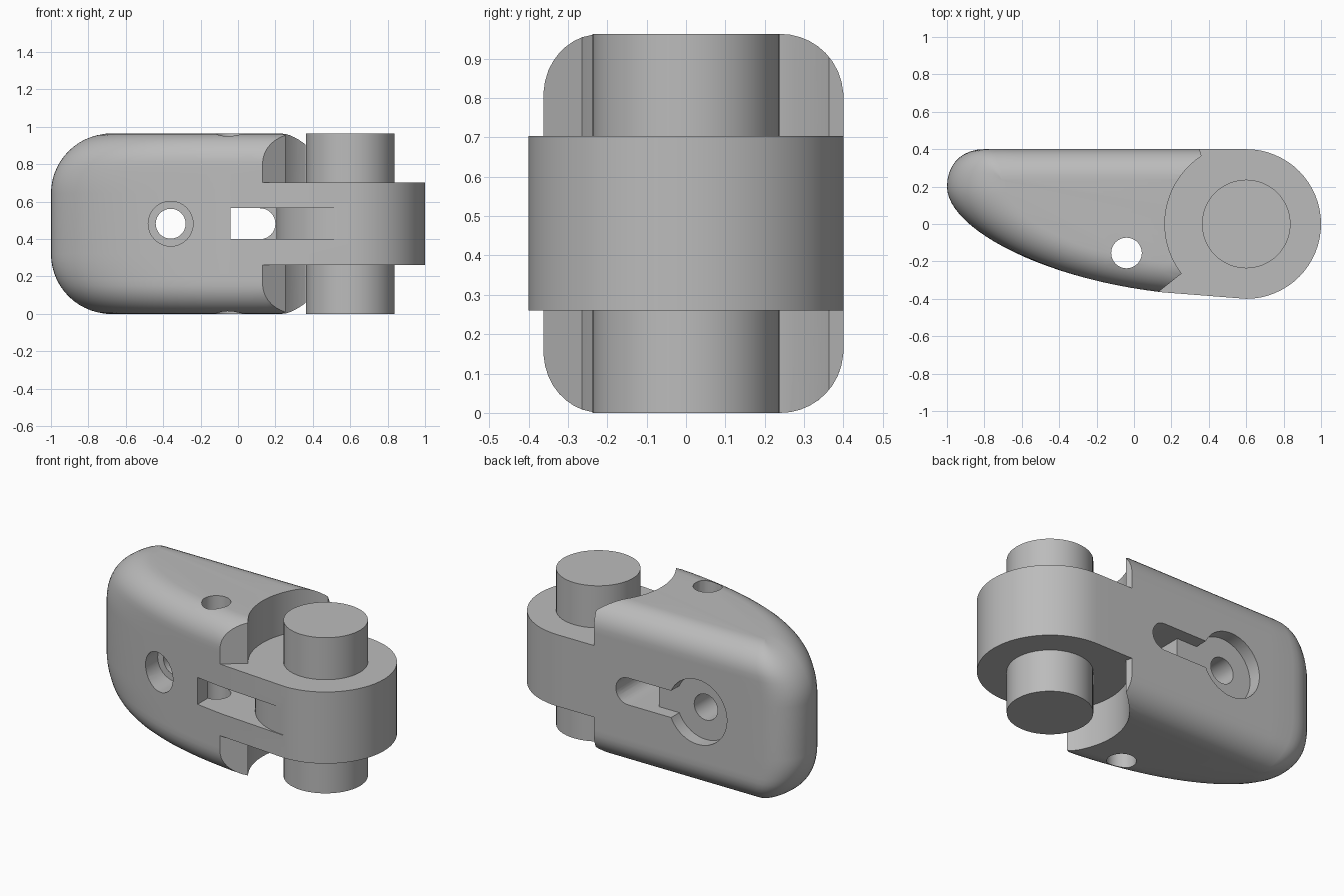
import bpy, bmesh, math
from mathutils import Vector
from mathutils.geometry import interpolate_bezier

if "Cube" in bpy.data.objects:
    bpy.data.objects.remove(bpy.data.objects["Cube"])

H = 0.963            # overall height
MID = H / 2
HINGE = (0.6, 0.0)   # hinge axis in plan

grey = bpy.data.materials.new("plain grey")
grey.use_nodes = True
grey.diffuse_color = (0.5, 0.5, 0.5, 1)
grey.node_tree.nodes["Principled BSDF"].inputs["Base Color"].default_value = (0.5, 0.5, 0.5, 1)


def loft(name, rings):
    """Closed solid through rings of equal point count."""
    bm = bmesh.new()
    vs = [[bm.verts.new(p) for p in ring] for ring in rings]
    n = len(vs[0])
    for a, b in zip(vs, vs[1:]):
        for i in range(n):
            j = (i + 1) % n
            bm.faces.new((a[i], a[j], b[j], b[i]))
    bm.faces.new(vs[0][::-1])
    bm.faces.new(vs[-1])
    bmesh.ops.recalc_face_normals(bm, faces=bm.faces)
    me = bpy.data.meshes.new(name)
    bm.to_mesh(me)
    bm.free()
    me.materials.append(grey)
    ob = bpy.data.objects.new(name, me)
    bpy.context.collection.objects.link(ob)
    return ob


def prism(name, pts, lo, hi, axis="z"):
    """Extrude a plan (x, y) along z, or an elevation (x, z) along y."""
    place = (lambda p, h: (p[0], p[1], h)) if axis == "z" else (lambda p, h: (p[0], h, p[1]))
    return loft(name, [[place(p, h) for p in pts] for h in (lo, hi)])


def arc(c, r, a0, a1, n):
    return [(c[0] + r * math.cos(math.radians(a0 + (a1 - a0) * i / n)),
             c[1] + r * math.sin(math.radians(a0 + (a1 - a0) * i / n))) for i in range(n + 1)]


def circle(c, r, n=48):
    return arc(c, r, 0, 360, n)[:-1]


def bezier(a, b, c, d, n):
    return [(p.x, p.y) for p in interpolate_bezier(*(Vector((*q, 0)) for q in (a, b, c, d)), n)]


def activate(ob):
    bpy.ops.object.select_all(action="DESELECT")
    ob.select_set(True)
    bpy.context.view_layer.objects.active = ob


def cut(ob, cutter):
    m = ob.modifiers.new("cut", "BOOLEAN")
    m.operation, m.solver, m.object = "DIFFERENCE", "EXACT", cutter
    activate(ob)
    bpy.ops.object.modifier_apply(modifier=m.name)
    bpy.data.objects.remove(cutter)


# Plan outline: flat back, rounded nose, bowed front, round hinge end
plan = [(0.6 - 1.4 * i / 10, 0.4) for i in range(10)]
plan += bezier((-0.8, 0.4), (-0.92, 0.4), (-1, 0.32), (-1, 0.2), 10)[:-1]
plan += bezier((-1, 0.2), (-1, -0.02), (-0.5, -0.29), (0.15, -0.365), 24)
plan += arc(HINGE, 0.4, 270, 450, 32)[:-1]
normals = []
for i in range(len(plan)):
    a, b = Vector(plan[i - 1]), Vector(plan[(i + 1) % len(plan)])
    t = (b - a).normalized()
    normals.append((-t.y, t.x))   # inward for a counter-clockwise outline


def inset(r, t):
    return r - math.sqrt(r * r - (r - t) ** 2) if t < r else 0.0


def slice_at(z):
    """Outline inset for the edge rounding, with the nose pulled back at its corners."""
    t = max(0.0, min(z, H - z))
    d, s = inset(0.16, t), inset(0.32, t)
    ring = []
    for (x, y), (nx, ny) in zip(plan, normals):
        w = min(1.0, max(0.0, (-0.1 - x) / 0.9)) ** 2
        ring.append((x + nx * d + (s - d) * w, y + ny * d, z))
    return ring


steps = [0.32 * (1 - math.cos(math.pi / 2 * i / 14)) for i in range(15)]
levels = steps + [H - t for t in reversed(steps)]
body = loft("body", [slice_at(z) for z in levels])

# Clearance around the hinge, above and below the knuckle
clear = [(0.055, -0.423)] + arc(HINGE, 0.435, 217.5, 123.3, 24)
clear += [(0.335, 0.45), (1.2, 0.45), (1.2, -0.6), (0.055, -0.6)]
cut(body, prism("cutter", clear, -0.1, 0.26))
cut(body, prism("cutter", clear, 0.703, 1.1))

# Pocket in the front, wrapping round the knuckle
pocket = [(-0.04, -0.6), (-0.04, 0.01)] + arc(HINGE, 0.395, 180, 268, 24) + [(0.586, -0.6)]
cut(body, prism("cutter", pocket, MID - 0.083, MID + 0.083))

# Slot through to the back, and the shallow keyway joining it to the recess
end = arc((0.117, MID), 0.0829, -90, 90, 16)
for left, depth in ((-0.04, -0.05), (-0.36, 0.32)):
    slot = [(left, MID - 0.0829)] + end + [(left, MID + 0.0829)]
    cut(body, prism("cutter", slot, depth, 0.6, "y"))

# Screw hole: round recess behind, through hole, counterbore in front
screw = (-0.36, MID)
cut(body, prism("cutter", circle(screw, 0.2), 0.32, 0.6, "y"))
cut(body, prism("cutter", circle(screw, 0.08, 32), -0.6, 0.6, "y"))
cut(body, prism("cutter", circle(screw, 0.12, 32), -0.6, -0.1, "y"))

# Vertical cord hole
cut(body, prism("cutter", circle((-0.04, -0.155), 0.082, 32), -0.2, 1.2))

# Hinge pin
pin = prism("hinge_pin", circle(HINGE, 0.237), 0, H)

for ob in (body, pin):
    activate(ob)
    bpy.ops.object.shade_smooth_by_angle(angle=math.radians(30))
